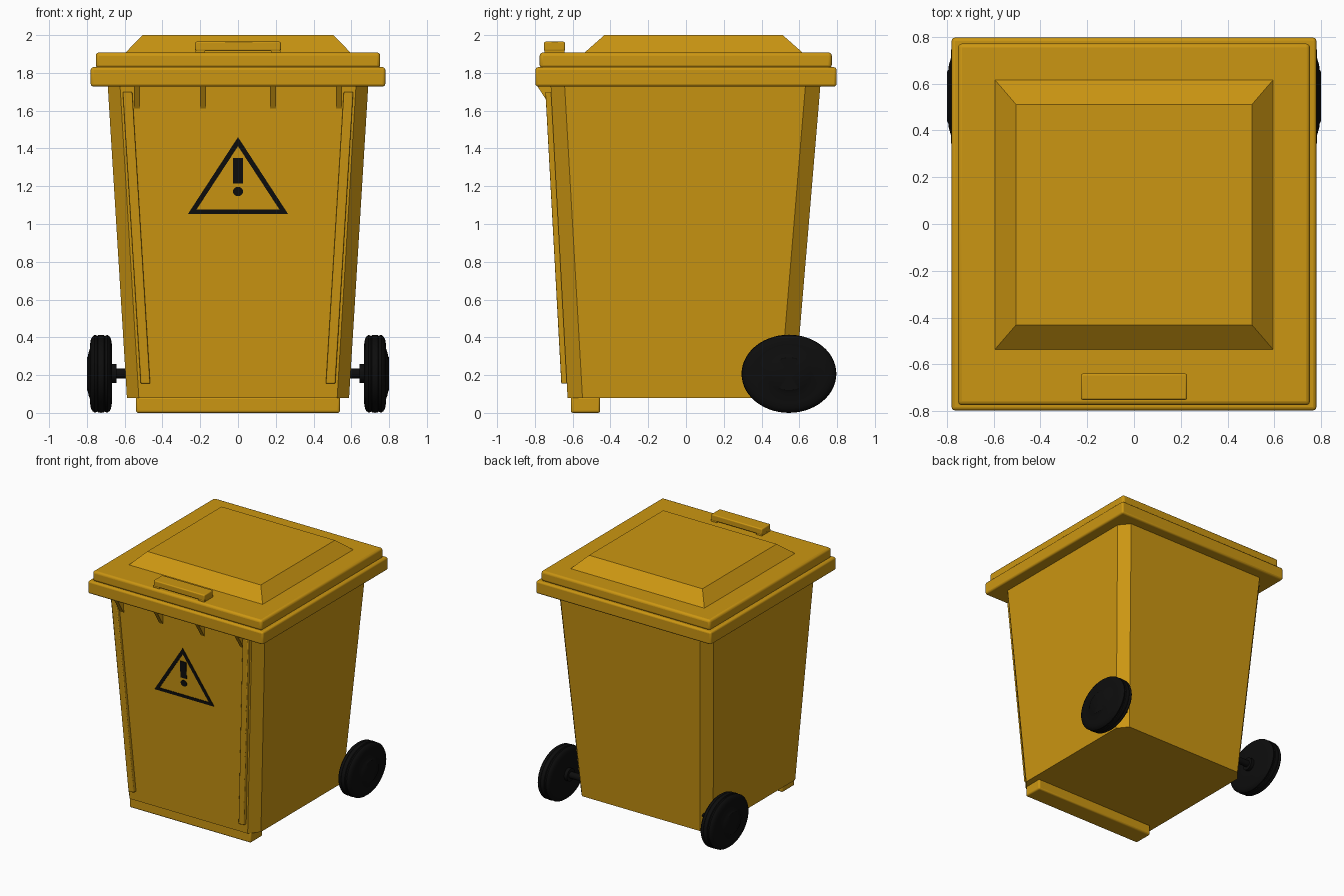
import bpy, bmesh, math
from mathutils import Vector

if "Cube" in bpy.data.objects:
    bpy.data.objects.remove(bpy.data.objects["Cube"])


def material(name, rgb):
    m = bpy.data.materials.new(name)
    m.diffuse_color = (*rgb, 1)
    m.use_nodes = True
    m.node_tree.nodes["Principled BSDF"].inputs["Base Color"].default_value = m.diffuse_color
    return m


YELLOW = material("yellow_plastic", (0.60, 0.305, 0.006))
BLACK = material("black_rubber", (0.004, 0.004, 0.004))


def finish(name, bm, mat, bevel=0, smooth=False):
    bmesh.ops.recalc_face_normals(bm, faces=bm.faces)
    me = bpy.data.meshes.new(name)
    bm.to_mesh(me)
    bm.free()
    me.materials.append(mat)
    ob = bpy.data.objects.new(name, me)
    bpy.context.collection.objects.link(ob)
    if bevel:
        mod = ob.modifiers.new("bevel", 'BEVEL')
        mod.width, mod.segments = bevel, 3
    if smooth or bevel:
        bpy.ops.object.select_all(action='DESELECT')
        bpy.context.view_layer.objects.active = ob
        ob.select_set(True)
        bpy.ops.object.shade_smooth_by_angle(angle=math.radians(35))
    return ob


def loft(name, lower, upper, mat, bevel=0):
    """Solid between two matching rings of points."""
    bm = bmesh.new()
    a = [bm.verts.new(p) for p in lower]
    b = [bm.verts.new(p) for p in upper]
    n = len(a)
    bm.faces.new(a)
    bm.faces.new(b)
    for i in range(n):
        j = (i + 1) % n
        bm.faces.new((a[i], a[j], b[j], b[i]))
    return finish(name, bm, mat, bevel)


def rect(x0, x1, y0, y1, z):
    return [(x0, y0, z), (x1, y0, z), (x1, y1, z), (x0, y1, z)]


def box(name, x0, x1, y0, y1, z0, z1, mat=YELLOW, bevel=0):
    return loft(name, rect(x0, x1, y0, y1, z0), rect(x0, x1, y0, y1, z1), mat, bevel)


def lathe(name, profile, centre, zscale, side, mat, segs=56):
    """Spin (x, radius) pairs around the x axis, mirrored by side."""
    bm = bmesh.new()
    rings = []
    for x, r in profile:
        rings.append([bm.verts.new((side * x,
                                    centre[0] + r * math.cos(2 * math.pi * i / segs),
                                    centre[1] + zscale * r * math.sin(2 * math.pi * i / segs)))
                      for i in range(segs)])
    for a, b in zip(rings, rings[1:]):
        for i in range(segs):
            j = (i + 1) % segs
            bm.faces.new((a[i], a[j], b[j], b[i]))
    bm.faces.new(rings[0])
    bm.faces.new(rings[-1])
    return finish(name, bm, mat, smooth=True)


def front_y(z):
    """Depth of the sloping front face at height z."""
    return -0.627 - 0.09 * (z - 0.08) / 1.65


def plate(name, outline, mat, out, bevel=0, sunk=0.004):
    """Outline of (x, z) points laid on the sloping front face."""
    return loft(name, [(x, front_y(z) + sunk, z) for x, z in outline],
                [(x, front_y(z) - out, z) for x, z in outline], mat, bevel)


# tapered body with chamfered corners
def body_ring(hx, cx, yf, cf, yb, cb, z):
    right = [(cx, yf, z), (hx, cf, z), (hx, cb, z), (cx, yb, z)]
    return right + [(-x, y, z) for x, y, z in reversed(right)]


loft("body", body_ring(0.588, 0.525, -0.627, -0.548, 0.573, 0.495, 0.08),
     body_ring(0.69, 0.625, -0.717, -0.643, 0.712, 0.633, 1.74), YELLOW)

# rim, lid and raised lid panel
box("rim", -0.78, 0.78, -0.797, 0.797, 1.728, 1.83, bevel=0.014)
box("lid", -0.753, 0.753, -0.775, 0.772, 1.825, 1.908, bevel=0.018)
loft("lid_panel", rect(-0.598, 0.598, -0.54, 0.62, 1.905),
     rect(-0.505, 0.505, -0.432, 0.512, 2.0), YELLOW)

# lid handle on two feet
box("lid_handle", -0.227, 0.227, -0.752, -0.64, 1.916, 1.965, bevel=0.008)
for s in (-1, 1):
    box("handle_foot", s * 0.2 - 0.025, s * 0.2 + 0.025, -0.75, -0.642, 1.9, 1.925)

# front foot bar
box("foot_bar", -0.54, 0.54, -0.61, -0.455, 0.0, 0.085, bevel=0.012)

# gussets under the rim
for x in (-0.535, -0.185, 0.185, 0.535):
    tri = [(-0.69, 1.735), (-0.79, 1.735), (-0.755, 1.68), (-0.712, 1.612), (-0.69, 1.612)]
    loft("gusset", [(x - 0.016, y, z) for y, z in tri],
         [(x + 0.016, y, z) for y, z in tri], YELLOW)

# ribs on the front, wheels and axles
TYRE = [(0.668, 0.10), (0.668, 0.19), (0.672, 0.222), (0.68, 0.24), (0.69, 0.249),
        (0.70, 0.247), (0.705, 0.242), (0.71, 0.248), (0.725, 0.251), (0.74, 0.248),
        (0.745, 0.242), (0.75, 0.247), (0.76, 0.249), (0.77, 0.24), (0.779, 0.222),
        (0.783, 0.19), (0.783, 0.165), (0.792, 0.135), (0.794, 0.115), (0.80, 0.105), (0.80, 0.02)]
for s in (-1, 1):
    plate("front_rib", [(s * 0.61, 1.70), (s * 0.56, 1.70), (s * 0.465, 0.155), (s * 0.515, 0.155)],
          YELLOW, 0.029, bevel=0.006)
    lathe("wheel", TYRE, (0.545, 0.207), 0.824, s, BLACK)
    lathe("axle", [(0.45, 0.026), (0.642, 0.026), (0.642, 0.05), (0.675, 0.05)],
          (0.545, 0.209), 1, s, BLACK, 24)

# warning sign: triangle frame, bar and dot
outer = [(0, 1.46), (0.265, 1.053), (-0.265, 1.053)]
inner = [(0, 1.412), (0.22, 1.076), (-0.22, 1.076)]
for i in range(3):
    j = (i + 1) % 3
    plate("sign_frame", [outer[i], outer[j], inner[j], inner[i]], BLACK, 0.004)
plate("sign_bar", [(-0.027, 1.35), (0.027, 1.35), (0.027, 1.215), (-0.027, 1.215)], BLACK, 0.004)
plate("sign_dot", [(0.027 * math.cos(a * math.pi / 12), 1.172 + 0.025 * math.sin(a * math.pi / 12))
                   for a in range(24)], BLACK, 0.004)
